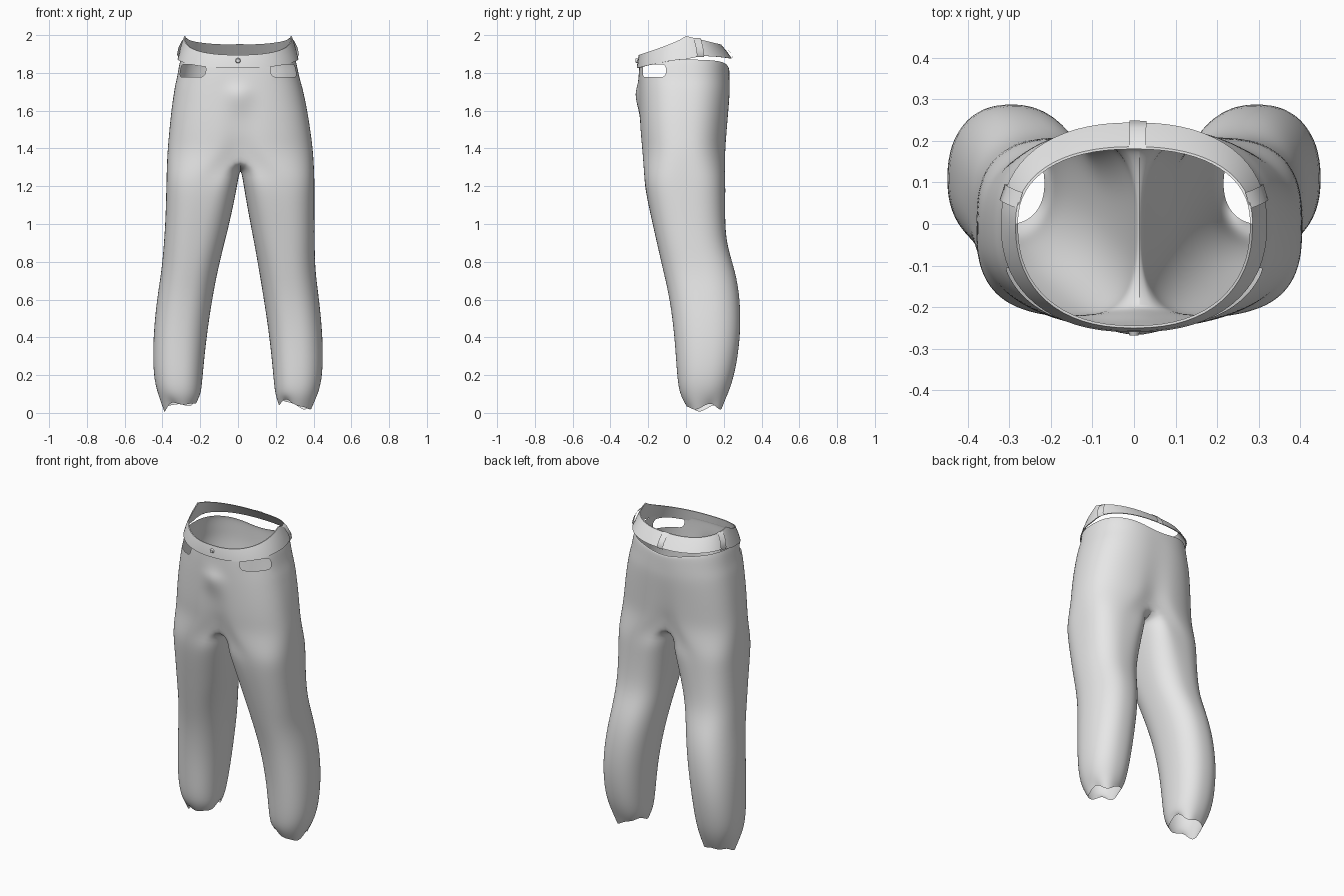
import bpy, bmesh, math
from mathutils import Vector

if "Cube" in bpy.data.objects:
    bpy.data.objects.remove(bpy.data.objects["Cube"])

cloth = bpy.data.materials.new("grey cloth")
cloth.diffuse_color = (0.8, 0.8, 0.8, 1)
cloth.use_nodes = True
cloth.node_tree.nodes["Principled BSDF"].inputs["Base Color"].default_value = cloth.diffuse_color


def finish(name, bm, subdiv=0, angle=60):
    bmesh.ops.recalc_face_normals(bm, faces=bm.faces)
    me = bpy.data.meshes.new(name)
    bm.to_mesh(me)
    bm.free()
    ob = bpy.data.objects.new(name, me)
    bpy.context.collection.objects.link(ob)
    me.materials.append(cloth)
    if subdiv:
        mod = ob.modifiers.new("smooth", 'SUBSURF')
        mod.levels = mod.render_levels = subdiv
    bpy.context.view_layer.objects.active = ob
    ob.select_set(True)
    bpy.ops.object.shade_smooth_by_angle(angle=math.radians(angle))
    ob.select_set(False)
    return ob


def se(c, e):
    """Signed power, for superellipse sections."""
    return math.copysign(abs(c) ** (2 / e), c)


N = 20  # segments in each half section

# Leg sections: z, outer x, inner x, middle x, front y, back y, squareness
LEG = [(0.045, .392, .215, .30, .0, .195, 2.2), (0.10, .425, .195, .31, -.035, .222, 2.2),
       (0.20, .45, .187, .31, -.048, .258, 2.3), (0.40, .45, .167, .31, -.06, .29, 2.3),
       (0.60, .43, .137, .28, -.085, .288, 2.3), (0.75, .407, .11, .26, -.12, .262, 2.3),
       (0.88, .40, .083, .24, -.15, .218, 2.4), (1.0, .395, .056, .22, -.177, .207, 2.5),
       (1.15, .393, .026, .18, -.21, .208, 2.7), (1.25, .392, .010, .14, -.225, .21, 2.9)]
# Hip sections: z, half width, front y, back y, centre crease depth
HIP = [(1.38, .387, -.238, .215, .16), (1.47, .377, -.246, .22, .07),
       (1.58, .364, -.25, .228, .04), (1.68, .347, -.252, .235, .02),
       (1.73, .337, -.252, .235, .02), (1.778, .324, -.252, .233, .01),
       (1.845, .312, -.249, .23, 0), (1.87, .305, -.247, .226, 0)]

# Trousers: two open legs joined to an open hip shell
bm = bmesh.new()
for s in (1, -1):
    prev = None
    for k, (z, xo, xi, cx, yf, yb, e) in enumerate(LEG):
        cy, ry, ring = (yf + yb) / 2, (yb - yf) / 2, []
        for i in range(2 * N):
            a = -math.pi / 2 + math.pi * i / N
            r = xo - cx if i <= N else cx - xi
            x = cx + r * se(math.cos(a), e)
            y = cy + ry * se(math.sin(a), e)
            zz = z
            if k == 0:  # frayed hem, lowest at the outer side
                zz += .014 * math.sin(3 * a + s) + .008 * math.sin(5 * a) - .018 * math.cos(a)
            ring.append(bm.verts.new((s * x, y, zz)))
        if prev:
            for i in range(2 * N):
                j = (i + 1) % (2 * N)
                bm.faces.new((prev[i], prev[j], ring[j], ring[i]))
        prev = ring
    for k, (z, w, yf, yb, dent) in enumerate(HIP):
        cy, ry, ring = (yf + yb) / 2, (yb - yf) / 2, []
        for i in range(N + 1):
            a = -math.pi / 2 + math.pi * i / N
            x = w * se(math.cos(a), 2.5) if 0 < i < N else 0
            y = cy + ry * se(math.sin(a), 2.5) * (1 - dent * math.exp(-(x / .06) ** 2))
            zz = z
            if k == len(HIP) - 1:  # lower waist edge at centre front and back
                zz -= .02 * abs(math.sin(a)) ** 3
            ring.append(bm.verts.new((s * x, y, zz)))
        if k == 0:  # crotch seam sagging between front and back
            y0, y1 = ring[0].co.y, ring[N].co.y
            for i in range(1, N):
                t = i / N
                ring.append(bm.verts.new((0, y1 + (y0 - y1) * t, z - .09 * math.sin(math.pi * t) ** .7)))
            for i in range(2 * N):
                j = (i + 1) % (2 * N)
                bm.faces.new((prev[i], prev[j], ring[j], ring[i]))
        else:
            for i in range(N):
                if k == 6 and 3 <= i <= 7:  # open front pocket
                    continue
                bm.faces.new((prev[i], prev[i + 1], ring[i + 1], ring[i]))
        prev = ring
bmesh.ops.remove_doubles(bm, verts=bm.verts, dist=.0005)
for v in bm.verts:
    z = v.co.z
    if .7 < z < 1.8:  # slight sideways lean of the hips
        v.co.x += .013 * math.sin(math.pi * (z - .7) / 1.1)
    if v.co.y < 0:  # fly fold at centre front
        v.co.y -= .04 * math.exp(-((v.co.x - .012) / .04) ** 2 - ((z - 1.68) / .05) ** 2)
    elif z > 1.84:  # sagging waist edge at the back
        v.co.z -= .025 * math.exp(-(v.co.x / .12) ** 2)
finish("trousers", bm, 2)


def band_point(a, t, out=0.0):
    """Point on the waistband at angle a (front is -90 degrees), height fraction t."""
    c, sn = math.cos(a), math.sin(a)
    w = .314 - .035 * t + out
    d = (.238 - .058 * t if sn > 0 else .254 - .01 * t) + out
    y = d * se(sn, 2.3)
    if y < 0:  # rises from the front to the sides
        f = -y / d
        lo, hi = 1.872 - .047 * f ** 1.5, 1.995 - .1 * f ** .8
    else:      # dips slightly towards the back
        f = y / d
        lo, hi = 1.872 + .018 * min(1, 3 * f) - .015 * f ** 3, 1.995 - .045 * f
    return Vector((w * se(c, 2.3), y, lo + (hi - lo) * t))


# Waistband: thin closed strip, floating off the hips at the back
bm = bmesh.new()
M = 64
rings = [[bm.verts.new(band_point(2 * math.pi * i / M, t, o)) for i in range(M)]
         for t, o in ((0, 0), (0, .006), (.5, .008), (1, .006), (1, 0), (.5, 0))]
for k in range(6):
    for i in range(M):
        j = (i + 1) % M
        p, q = rings[k], rings[(k + 1) % 6]
        bm.faces.new((p[i], p[j], q[j], q[i]))
finish("waistband", bm, angle=40)

# Belt loops: small curved straps over the band
for n, deg in enumerate((89, 15, 165)):
    bm = bmesh.new()
    a = math.radians(deg)
    tan = (band_point(a + .02, .5) - band_point(a - .02, .5)).normalized()
    rows = []
    for t, o in ((-.05, .004), (.1, .016), (.5, .022), (.9, .016), (1.03, .004)):
        p = band_point(a, t, o)
        rows.append([bm.verts.new(p - tan * .02), bm.verts.new(p + tan * .02)])
    for r, q in zip(rows, rows[1:]):
        bm.faces.new((r[0], r[1], q[1], q[0]))
    bmesh.ops.solidify(bm, geom=bm.faces[:], thickness=.005)
    finish(f"belt_loop_{n + 1}", bm)

# Waist button
bm = bmesh.new()
bmesh.ops.create_cone(bm, cap_ends=True, segments=16, radius1=.014, radius2=.01, depth=.01)
for v in bm.verts:
    v.co = Vector((v.co.x, -.263 - v.co.z, 1.865 + v.co.y))
finish("waist_button", bm, angle=30)
